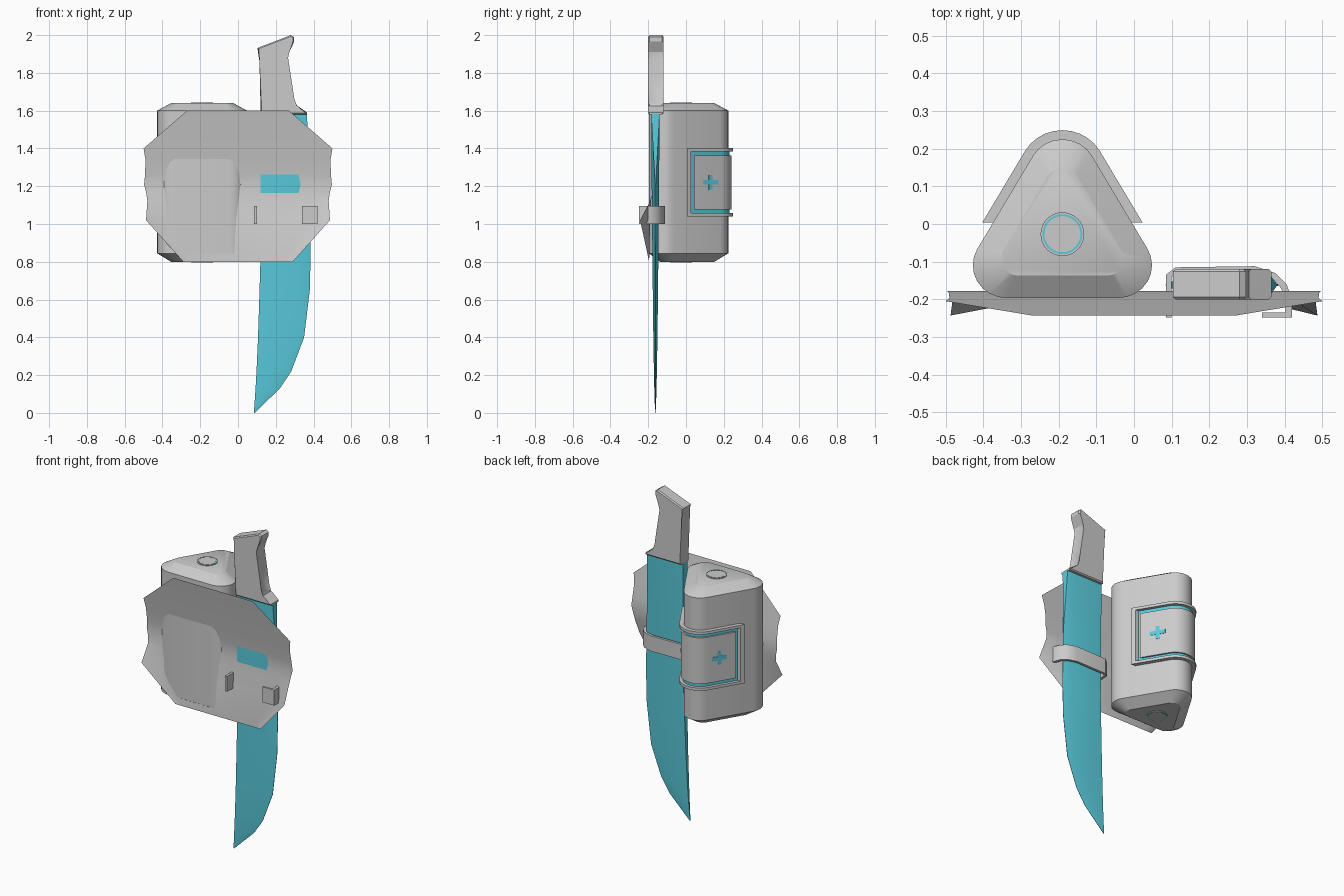
import bpy, bmesh
from math import radians, cos, sin
from mathutils import Vector, Matrix

if "Cube" in bpy.data.objects:
    bpy.data.objects.remove(bpy.data.objects["Cube"])

teal = bpy.data.materials.new("teal")
teal.diffuse_color = (0.1, 0.6, 0.72, 1)
teal.use_nodes = True
teal.node_tree.nodes["Principled BSDF"].inputs["Base Color"].default_value = teal.diffuse_color


def finish(name, bm, mat=None, smooth=30, recalc=True):
    if recalc:
        bmesh.ops.recalc_face_normals(bm, faces=bm.faces)
    me = bpy.data.meshes.new(name)
    bm.to_mesh(me)
    bm.free()
    ob = bpy.data.objects.new(name, me)
    bpy.context.collection.objects.link(ob)
    if mat:
        me.materials.append(mat)
    bpy.ops.object.select_all(action='DESELECT')
    bpy.context.view_layer.objects.active = ob
    ob.select_set(True)
    bpy.ops.object.shade_smooth_by_angle(angle=radians(smooth))
    return ob


def loft(bm, rings, caps=True):
    """Skin a list of equal-length closed rings of points."""
    vs = [[bm.verts.new(p) for p in r] for r in rings]
    n = len(vs[0])
    for a, b in zip(vs, vs[1:]):
        for i in range(n):
            j = (i + 1) % n
            bm.faces.new((a[i], a[j], b[j], b[i]))
    if caps:
        bm.faces.new(vs[0][::-1])
        bm.faces.new(vs[-1])
    return bm


def prism(name, pts, z0, z1, mat=None):
    bm = loft(bmesh.new(), [[(x, y, z) for x, y in pts] for z in (z0, z1)])
    return finish(name, bm, mat)


# canister: rounded triangular prism with chamfered ends
C, R, RAD, SX = Vector((-0.19, -0.027)), 0.165, 0.087, 1.035


def tri_ring(R, rad, z, seg=8):
    pts = []
    for k in range(3):
        a0 = radians(90 + 120 * k)
        for i in range(seg + 1):
            a = a0 - radians(60) + radians(120) * i / seg
            pts.append((C.x + SX * (R * cos(a0) + rad * cos(a)),
                        C.y + R * sin(a0) + rad * sin(a), z))
    return pts


finish("canister", loft(bmesh.new(), [
    tri_ring(R - 0.03, 0.042, 0.80), tri_ring(R, RAD, 0.845),
    tri_ring(R, RAD, 1.60), tri_ring(R - 0.03, 0.042, 1.64)]))


# end caps: grey collar, teal ring and grey button at both ends
def circle(r, z):
    return [(C.x + r * cos(i * radians(11.25)), C.y + r * sin(i * radians(11.25)), z)
            for i in range(32)]


for end, z, s in (("top", 1.64, 1), ("bottom", 0.80, -1)):
    for part, ro, ri, h, m in (("collar", 0.058, 0.053, 0.004, None),
                               ("teal_ring", 0.053, 0.048, 0.001, teal),
                               ("button", 0.048, 0.001, 0.003, None)):
        bm = loft(bmesh.new(), [circle(ro, z - s * 0.005), circle(ro, z + s * h),
                                circle(ri, z + s * h)], caps=False)
        finish(f"{end}_{part}", bm, m)


# wrap-around hatch following the back corner of the canister
def wrap_path(off, y_end, seg=10):
    ay, r = C.y + R, RAD + off
    right = []
    n = Vector((cos(radians(30)), 0.5)) * r
    d = (ay + n.y - y_end) / 0.866
    right.append((C.x + SX * (n.x + d * 0.5), y_end))
    arc = [(C.x + SX * r * cos(radians(30 + 120 * i / seg)),
            ay + r * sin(radians(30 + 120 * i / seg))) for i in range(seg + 1)]
    return right + arc + [(2 * C.x - right[0][0], y_end)]


def wrap(name, off, y_end, z0, z1, mat=None):
    pts = wrap_path(off, y_end) + wrap_path(-0.01, y_end)[::-1]
    return prism(name, pts, z0, z1, mat)


wrap("hatch_glow", 0.006, 0.024, 1.055, 1.385, teal)
wrap("hatch_door", 0.016, 0.042, 1.078, 1.362)
for nm, z in (("lower", 1.04), ("upper", 1.385)):
    wrap(f"hatch_rail_{nm}", 0.024, 0.004, z, z + 0.017)
for side in (1, -1):
    o, i = wrap_path(0.024, 0.004), wrap_path(-0.01, 0.004)
    o2, i2 = wrap_path(0.024, 0.026), wrap_path(-0.01, 0.026)
    quad = [o[0], o2[0], i2[0], i[0]]
    if side < 0:
        quad = [(2 * C.x - x, y) for x, y in quad]
    prism("hatch_rail_end", quad, 1.04, 1.402)
    # plus-shaped marker on each door face
    p = wrap_path(0.016, 0.13)[0]
    along = Vector((-0.5 * side, 0.866, 0))
    up = Vector((0, 0, 1))
    nrm = along.cross(up)
    pos = Vector((p[0] if side > 0 else 2 * C.x - p[0], p[1], 1.22))
    rot = Matrix((along, up, nrm)).transposed().to_4x4()
    bm = bmesh.new()
    for w, h in ((0.092, 0.024), (0.024, 0.08)):
        bmesh.ops.create_cube(bm, size=1, matrix=Matrix.Translation(pos) @ rot
                              @ Matrix.Diagonal((w, h, 0.004, 1)))
    finish("plus_marker", bm, teal)

# back plate: thin bent sheet; rows are z, half width, y, y at the outer edge
rows = [(1.60, 0.27, -0.243, -0.243), (1.40, 0.50, -0.205, -0.205),
        (1.34, 0.49, -0.196, -0.196), (1.26, 0.492, -0.1815, -0.1815),
        (1.21, 0.497, -0.178, -0.178), (1.16, 0.485, -0.1815, -0.1815),
        (1.12, 0.48, -0.185, -0.19), (1.02, 0.487, -0.19, -0.243),
        (0.80, 0.29, -0.195, -0.195)]
bm = bmesh.new()
grid = [[bm.verts.new((w * f, ye if abs(f) == 1 else y, z))
         for f in (-1, -0.82, 0.82, 1)] for z, w, y, ye in rows]
for a, b in zip(grid, grid[1:]):
    for i in range(3):
        bm.faces.new((a[i], b[i], b[i + 1], a[i + 1]))
finish("back_plate", bm, smooth=40, recalc=False)

# blade: rows are z, spine x, edge x, half thickness, half thickness at the edge
BY = -0.162
blade = [(1.585, 0.12, 0.365, 0.022, 0.022), (1.20, 0.12, 0.38, 0.0195, 0.001),
         (0.85, 0.12, 0.385, 0.016, 0.001), (0.65, 0.114, 0.38, 0.014, 0.001),
         (0.40, 0.106, 0.35, 0.011, 0.001), (0.22, 0.098, 0.282, 0.008, 0.001),
         (0.13, 0.093, 0.222, 0.006, 0.001), (0.06, 0.088, 0.15, 0.004, 0.001),
         (0.0, 0.084, 0.088, 0.001, 0.001)]
rings = []
for z, l, r, h, e in blade:
    m = l + 0.77 * (r - l)
    rings.append([(l, BY - h, z), (m, BY - h, z), (r, BY - e, z),
                  (r, BY + e, z), (m, BY + h, z), (l, BY + h, z)])
finish("blade", loft(bmesh.new(), rings), teal, smooth=20)

# handle: side profile extruded with chamfered edges
prof = [(0.12, 1.58), (0.12, 1.86), (0.103, 1.932), (0.28, 2.0), (0.297, 1.99),
        (0.297, 1.965), (0.265, 1.91), (0.265, 1.88), (0.285, 1.75), (0.292, 1.66),
        (0.305, 1.625), (0.365, 1.59), (0.365, 1.58)]
bm = loft(bmesh.new(), [[(x, y, z) for x, z in prof] for y in (-0.2, -0.12)])
flat = [f for f in bm.faces if len(f.verts) > 4]
bmesh.ops.bevel(bm, geom=list({e for f in flat for e in f.edges}), offset=0.017,
                segments=1, affect='EDGES', clamp_overlap=True)
finish("handle", bm)

# strap: C-shaped band around the blade, open towards the front
outer = [(0.085, -0.248), (0.085, -0.135), (0.11, -0.115), (0.32, -0.112),
         (0.375, -0.13), (0.405, -0.16), (0.42, -0.2), (0.42, -0.248)]
inner = [(0.10, -0.248), (0.10, -0.14), (0.118, -0.13), (0.315, -0.127),
         (0.365, -0.142), (0.39, -0.17), (0.402, -0.2), (0.402, -0.248)]
prism("strap", outer + inner[::-1], 1.0, 1.095)
prism("strap_clip", [(0.34, -0.248), (0.34, -0.235), (0.41, -0.235), (0.41, -0.248)],
      1.0, 1.095)
